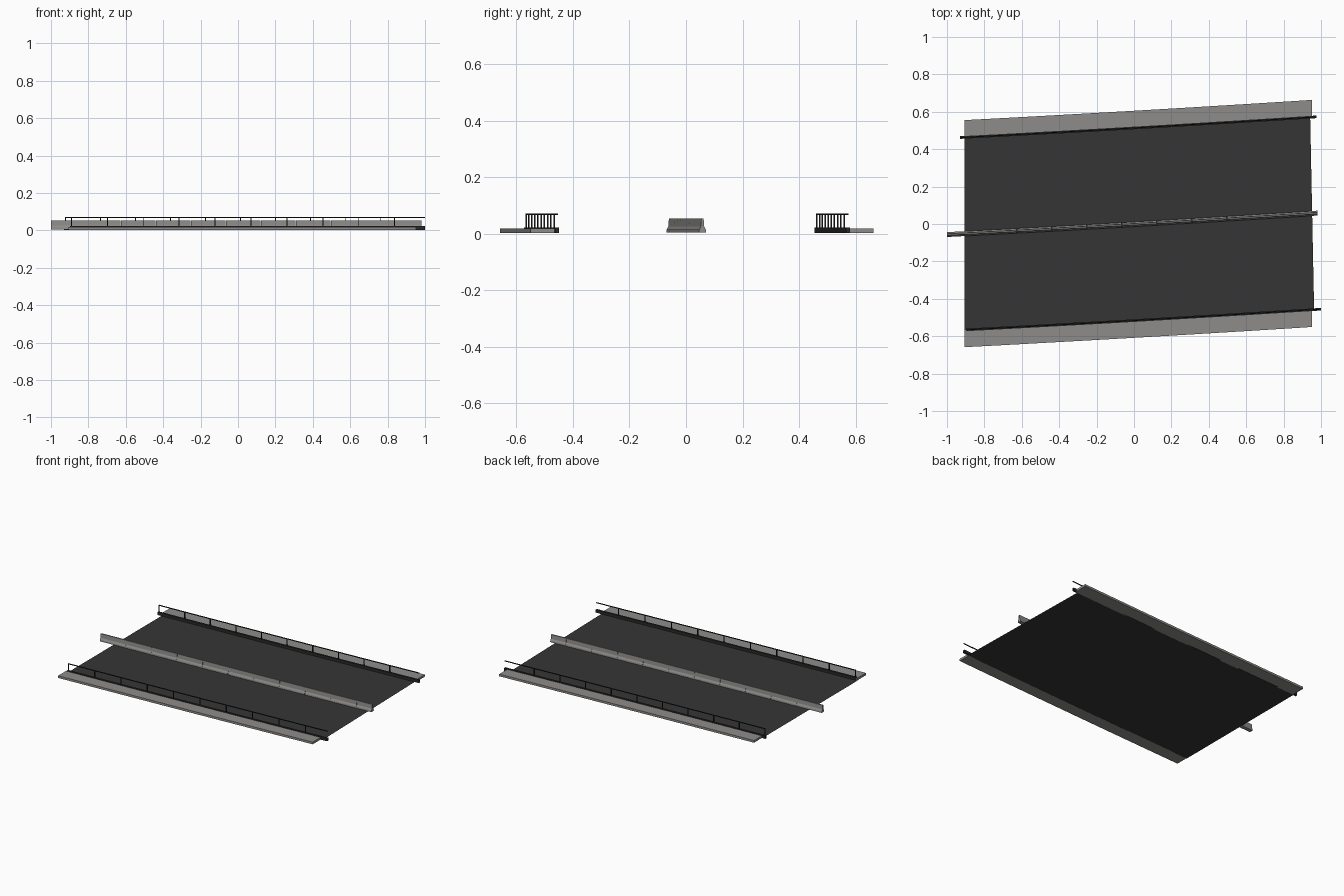
import bpy, bmesh

if "Cube" in bpy.data.objects:
    bpy.data.objects.remove(bpy.data.objects["Cube"])


def mat(name, v):
    m = bpy.data.materials.new(name)
    m.diffuse_color = (*v, 1)
    m.use_nodes = True
    m.node_tree.nodes["Principled BSDF"].inputs["Base Color"].default_value = m.diffuse_color
    return m


ASPHALT = mat("asphalt", (0.036, 0.036, 0.036))
CONCRETE = mat("concrete", (0.27, 0.265, 0.255))
CURB = mat("dark_curb", (0.022, 0.022, 0.022))
METAL = mat("dark_metal", (0.012, 0.014, 0.013))


def road_y(x):
    """Centre line of the road: a very gentle bend."""
    return 0.058 * x + 0.003 * (x * x - 0.5)


def finish(name, bm, material):
    bmesh.ops.recalc_face_normals(bm, faces=bm.faces)
    me = bpy.data.meshes.new(name)
    bm.to_mesh(me)
    bm.free()
    me.materials.append(material)
    ob = bpy.data.objects.new(name, me)
    bpy.context.collection.objects.link(ob)
    return ob


def sweep(bm, profile, xs, offset=0.0):
    """Run a closed (y, z) profile along the road through stations xs."""
    rings = [[bm.verts.new((x, road_y(x) + offset + y, z)) for y, z in profile] for x in xs]
    n = len(profile)
    for a, b in zip(rings, rings[1:]):
        for i in range(n):
            j = (i + 1) % n
            bm.faces.new((a[i], a[j], b[j], b[i]))
    bm.faces.new(rings[0])
    bm.faces.new(rings[-1])


def rect(y0, y1, z0, z1):
    return [(y0, z0), (y1, z0), (y1, z1), (y0, z1)]


def stations(x0, x1, n=10):
    return [x0 + (x1 - x0) * i / n for i in range(n + 1)]


# road deck: a flat sheet with a slightly skewed right end
bm = bmesh.new()
N = 10
rows = []
for i in range(N + 1):
    t = i / N
    row = []
    for side, xr in ((-1, 0.963), (1, 0.942)):
        x = -0.905 + (xr + 0.905) * t
        row.append(bm.verts.new((x, road_y(x) + side * 0.515, 0)))
    rows.append(row)
for a, b in zip(rows, rows[1:]):
    bm.faces.new((a[0], b[0], b[1], a[1]))
finish("road_deck", bm, ASPHALT)

# median barrier: separate tapered concrete blocks
bm = bmesh.new()
PROFILE = [(-0.013, 0.004), (0.013, 0.004), (0.012, 0.014), (0.006, 0.025),
           (0.004, 0.053), (-0.004, 0.053), (-0.006, 0.025), (-0.012, 0.014)]
x = -1.0
while x < 0.97:
    end = min(x + 0.187, 0.982)
    sweep(bm, PROFILE, [x, end - 0.001])
    x += 0.187
finish("median_barrier", bm, CONCRETE)

# pavements, curbs and railings: side, start, end, post spacing
for name, s, x0, x1, step in (("front", -1, -0.893, 1.0, 0.192),
                              ("back", 1, -0.925, 0.976, 0.187)):
    bm = bmesh.new()
    y0, y1 = sorted((s * 0.512, s * 0.607))
    sweep(bm, rect(y0, y1, 0.003, 0.018), stations(-0.905, 0.953))
    finish(name + "_pavement", bm, CONCRETE)

    bm = bmesh.new()
    sweep(bm, rect(-0.007, 0.007, 0.003, 0.022), stations(x0 - 0.005, x1), s * 0.515)
    finish(name + "_curb", bm, CURB)

    bm = bmesh.new()
    sweep(bm, rect(-0.0025, 0.0025, 0.066, 0.071), stations(x0, x1), s * 0.515)
    for i in range(10):
        px = x0 + i * step
        sweep(bm, rect(-0.0025, 0.0025, 0.02, 0.068), [px, px + 0.005], s * 0.515)
    finish(name + "_railing", bm, METAL)
